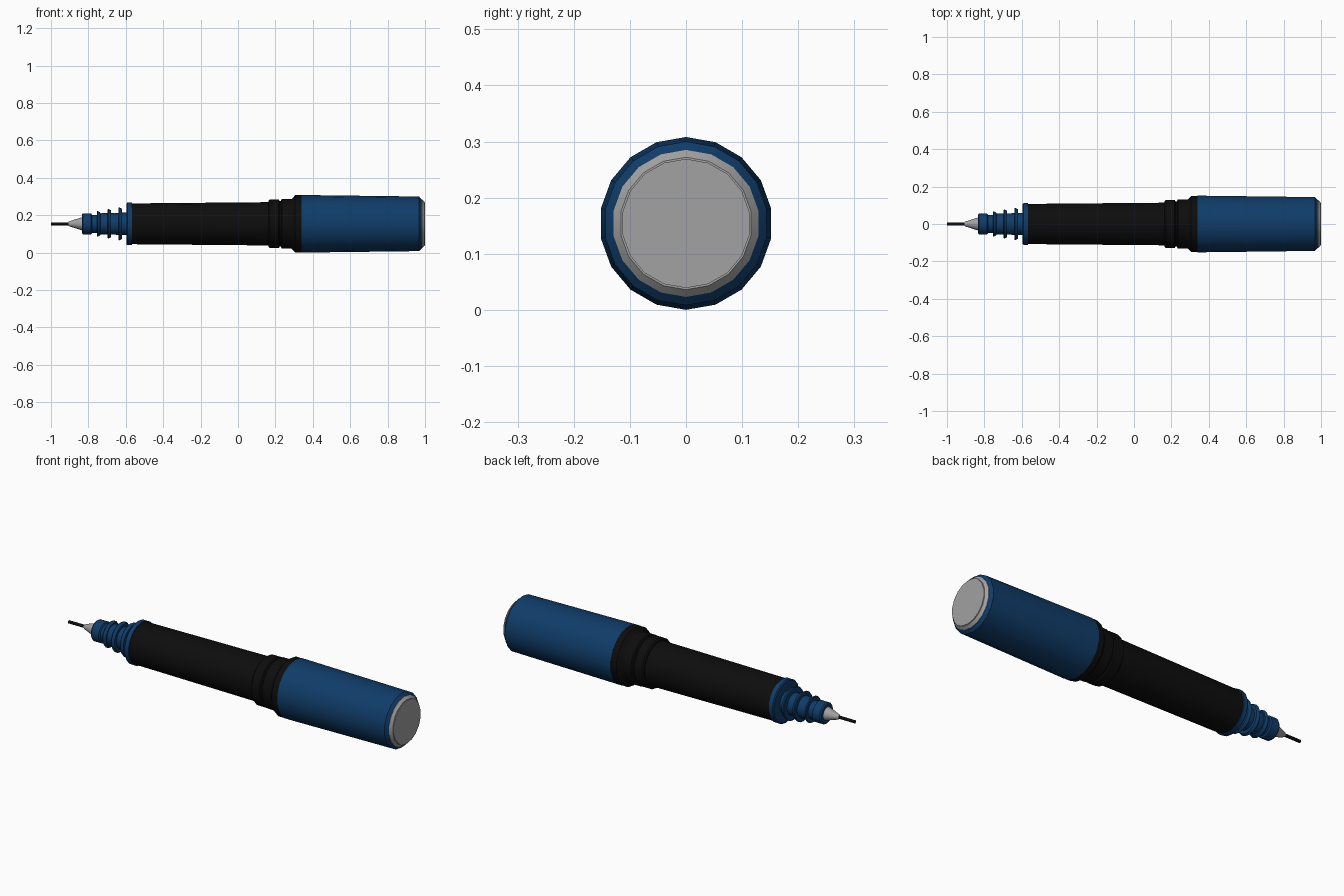
import bpy, bmesh
from math import sin, cos, pi, radians

cube = bpy.data.objects.get("Cube")
if cube:
    bpy.data.objects.remove(cube)

AXIS_Z = 0.154
SIDES = 18


def material(name, rgb):
    m = bpy.data.materials.new(name)
    m.use_nodes = True
    m.diffuse_color = (*rgb, 1)
    m.node_tree.nodes["Principled BSDF"].inputs["Base Color"].default_value = (*rgb, 1)
    return m


BLUE = material("navy_blue", (0.005, 0.045, 0.14))
BLACK = material("black", (0.004, 0.004, 0.004))
GREY = material("silver_grey", (0.36, 0.36, 0.36))


def lathe(name, profile, mat, sides=SIDES):
    """Turn (x, radius) points about the pen's long axis and cap both ends."""
    bm = bmesh.new()
    rings = [[bm.verts.new((x, r * sin(2 * pi * i / sides), AXIS_Z + r * cos(2 * pi * i / sides)))
              for i in range(sides)] for x, r in profile]
    for a, b in zip(rings, rings[1:]):
        for i in range(sides):
            j = (i + 1) % sides
            bm.faces.new((a[i], a[j], b[j], b[i]))
    bm.faces.new(rings[0])
    bm.faces.new(rings[-1])
    bmesh.ops.recalc_face_normals(bm, faces=bm.faces)
    mesh = bpy.data.meshes.new(name)
    bm.to_mesh(mesh)
    bm.free()
    mesh.materials.append(mat)
    obj = bpy.data.objects.new(name, mesh)
    bpy.context.collection.objects.link(obj)
    bpy.ops.object.select_all(action="DESELECT")
    obj.select_set(True)
    bpy.context.view_layer.objects.active = obj
    bpy.ops.object.shade_smooth_by_angle(angle=radians(30))
    return obj


# Writing tip
lathe("needle_tip", [(-1.0, 0.008), (-0.89, 0.008)], BLACK)
lathe("tip_cone", [(-0.907, 0.01), (-0.9, 0.014), (-0.825, 0.038)], GREY)

# Nib holder: stepped core with flared ribs
lathe("nib_core", [(-0.835, 0.05), (-0.828, 0.056), (-0.785, 0.056), (-0.78, 0.048),
                   (-0.755, 0.048), (-0.75, 0.056), (-0.59, 0.06)], BLUE)
for k, radius in enumerate((0.069, 0.079, 0.088)):
    x = -0.755 + 0.058 * k
    lathe(f"nib_rib_{k + 1}", [(x, radius - 0.003), (x + 0.004, radius),
                               (x + 0.018, radius - 0.007), (x + 0.02, 0.05)], BLUE)
lathe("front_collar", [(-0.596, 0.108), (-0.591, 0.114), (-0.568, 0.114)], BLUE)

# Barrel and grooved rings
lathe("barrel", [(-0.57, 0.109), (0.2, 0.116)], BLACK)
lathe("barrel_ring", [(0.163, 0.122), (0.17, 0.13), (0.217, 0.13), (0.222, 0.124)], BLACK)
lathe("ring_groove", [(0.2, 0.122), (0.25, 0.122)], BLACK)
lathe("cap_neck", [(0.229, 0.124), (0.234, 0.132), (0.285, 0.132), (0.29, 0.135)], BLACK)
lathe("cap_lip", [(0.288, 0.134), (0.306, 0.153), (0.34, 0.153)], BLACK)

# Cap and end plug
lathe("cap", [(0.339, 0.154), (0.968, 0.146), (0.982, 0.131)], BLUE)
lathe("end_plug_rim", [(0.975, 0.131), (0.984, 0.131), (0.997, 0.118)], GREY)
lathe("end_plug_disc", [(0.99, 0.115), (1.0, 0.115)], GREY)
